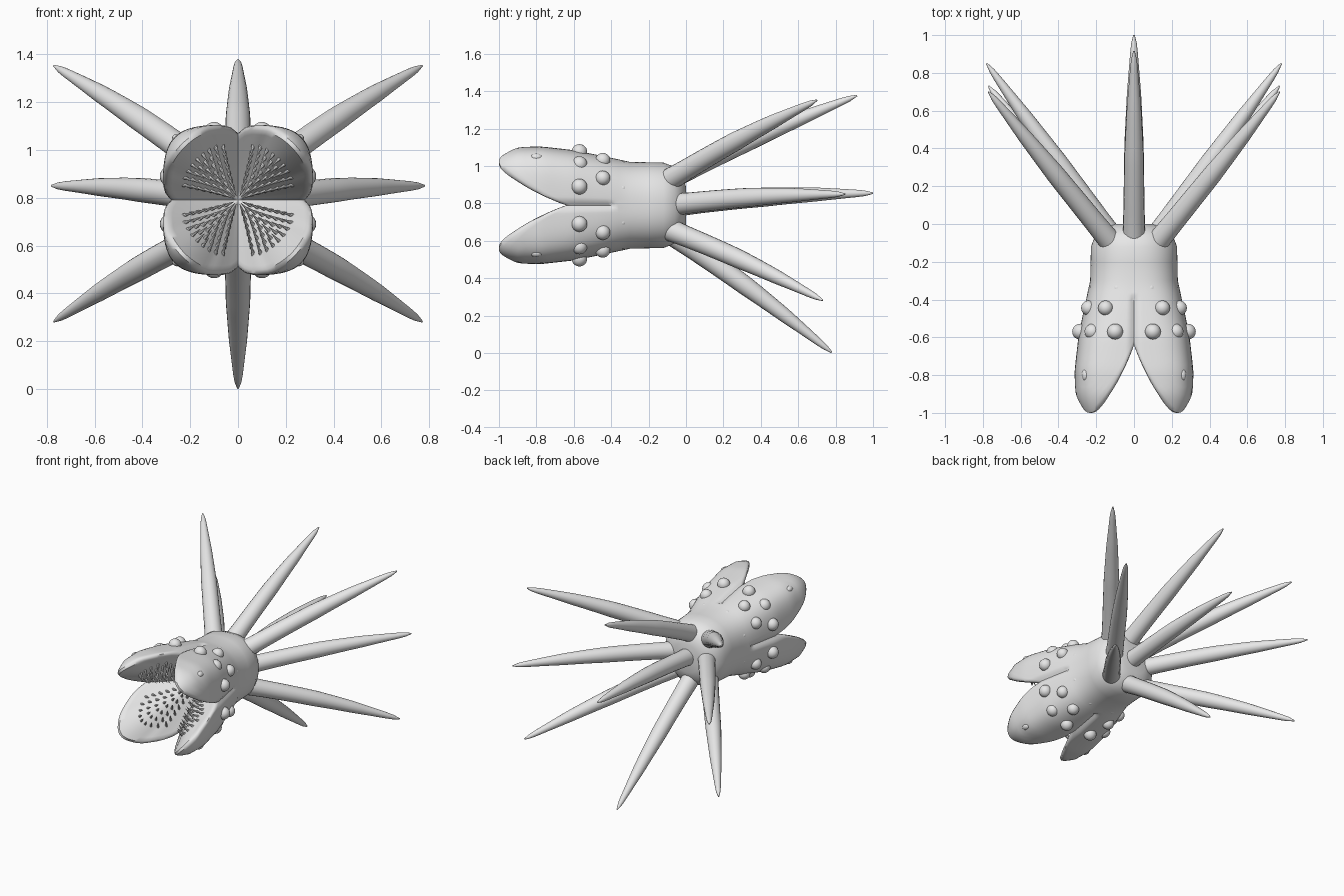
import bpy, bmesh
from math import sin, cos, pi, radians, exp
from mathutils import Vector, Matrix

if "Cube" in bpy.data.objects:
    bpy.data.objects.remove(bpy.data.objects["Cube"])

ZC = 0.79          # height of the body axis
SEG = 128          # sides of the body

skin = bpy.data.materials.new("grey_skin")
skin.use_nodes = True
GREY = (0.8, 0.8, 0.8, 1)
skin.diffuse_color = GREY
skin.node_tree.nodes["Principled BSDF"].inputs["Base Color"].default_value = GREY


def finish(name, bm, sharp=40):
    bmesh.ops.recalc_face_normals(bm, faces=bm.faces[:])
    for f in bm.faces:
        f.smooth = True
    me = bpy.data.meshes.new(name)
    bm.to_mesh(me)
    bm.free()
    me.set_sharp_from_angle(angle=radians(sharp))
    me.materials.append(skin)
    ob = bpy.data.objects.new(name, me)
    bpy.context.collection.objects.link(ob)
    return ob


def loft(name, rings, sharp=40):
    """Skin a list of closed rings and cap both ends with a fan."""
    bm = bmesh.new()
    rows = [[bm.verts.new(p) for p in ring] for ring in rings]
    n = len(rows[0])
    for a, b in zip(rows, rows[1:]):
        for i in range(n):
            j = (i + 1) % n
            bm.faces.new((a[i], a[j], b[j], b[i]))
    for row in (rows[0], rows[-1]):
        mid = bm.verts.new(sum((v.co for v in row), Vector()) / n)
        for i in range(n):
            bm.faces.new((row[i], row[(i + 1) % n], mid))
    return finish(name, bm, sharp)


def lerp_table(table, k):
    for (k0, v0), (k1, v1) in zip(table, table[1:]):
        if k <= k1:
            return v0 + (v1 - v0) * max(0, (k - k0) / (k1 - k0))
    return table[-1][1]


# Body half-width against depth from the back
WIDTH = [(0, 0.1), (0.02, 0.16), (0.06, 0.205), (0.12, 0.228), (0.3, 0.232),
         (0.45, 0.265), (0.6, 0.295), (0.78, 0.315), (0.9, 0.313), (1, 0.285)]


def corner_ratio(th):
    c, s = abs(cos(th)), abs(sin(th))
    return min(c, s) / max(c, s)


def rim_depth(th):
    return 0.64 + 0.36 * (1 - (1 - corner_ratio(th)) ** 2.2)


def radius(th, d):
    n = 2.3 + 1.7 * min(1, max(0, (d - 0.25) / 0.5))
    r = lerp_table(WIDTH, d) / (abs(cos(th)) ** n + abs(sin(th)) ** n) ** (1 / n)
    if d > 0.38:   # slit between neighbouring jaws
        r *= 1 - 0.06 * exp(-(corner_ratio(th) / 0.06) ** 2)
    return r


def polar(th, r, d):
    return Vector((r * cos(th), -d, ZC + r * sin(th)))


def mouth_point(th, rho):
    """Point on the mouth lining, rho = 0 at the throat and 1 at the rim."""
    rim = rim_depth(th)
    throat = 0.42
    return polar(th, radius(th, rim) * 0.93 * rho, throat + (rim - throat) * rho ** 1.15)


# Body with four jaws, rolled over the rim into the mouth
angles = [2 * pi * i / SEG for i in range(SEG)]
rings = [[polar(t, radius(t, d), d) for t in angles]
         for d in (0, 0.02, 0.06, 0.12, 0.2, 0.3, 0.36)]
for k in range(1, 17):
    ring = []
    for t in angles:
        d = 0.36 + (rim_depth(t) - 0.02 - 0.36) * k / 16
        ring.append(polar(t, radius(t, d), d))
    rings.append(ring)
rings.append([polar(t, radius(t, rim_depth(t)) * 0.98, rim_depth(t)) for t in angles])
for k in range(16):
    rings.append([mouth_point(t, 1 - k / 16) for t in angles])
loft("body_and_jaws", rings, 50)

# Teeth set in rows on each jaw lining
bm = bmesh.new()
for quarter in range(4):
    for row in range(7):
        rho = 0.2 + 0.095 * row
        count = 3 + row
        for i in range(count):
            spread = (i + 0.5) / count - 0.5
            th = quarter * pi / 2 + pi / 4 + spread * 1.15
            base = mouth_point(th, rho)
            aim = Vector((-cos(th), -0.5, -sin(th))).normalized()
            turn = aim.to_track_quat('Z', 'Y').to_matrix().to_4x4()
            length = 0.055
            bmesh.ops.create_cone(
                bm, cap_ends=True, segments=8, radius1=0.009, radius2=0.001, depth=length,
                matrix=Matrix.Translation(base + aim * length * 0.4) @ turn)
finish("teeth", bm)

# Warts and closed eyes, repeated on all four jaws: x, depth, height, size
WARTS = [(0.1, 0.57, 0.285, 0.042), (0.22, 0.57, 0.22, 0.042), (0.285, 0.57, 0.1, 0.042),
         (0.15, 0.445, 0.24, 0.04), (0.24, 0.445, 0.145, 0.04),
         (0.09, 0.34, 0.21, 0.024), (0.16, 0.34, 0.165, 0.024), (0.21, 0.34, 0.09, 0.024)]
bm = bmesh.new()
eyes = bmesh.new()
for sx in (1, -1):
    for sz in (1, -1):
        for x, d, h, r in WARTS:
            bmesh.ops.create_uvsphere(bm, u_segments=20, v_segments=12, radius=r,
                                      matrix=Matrix.Translation((sx * x, -d, ZC + sz * h)))
        place = Matrix.Translation((sx * 0.255, -0.8, ZC + sz * 0.255))
        bmesh.ops.create_uvsphere(eyes, u_segments=16, v_segments=10, radius=0.022,
                                  matrix=place @ Matrix.Diagonal((1, 1.5, 1, 1)))
finish("warts", bm)
finish("eyelids", eyes)

# Tapering tentacles fanning out from the back
TAPER = [(0, 0.06), (0.12, 0.056), (0.45, 0.051), (0.7, 0.038), (0.95, 0.017), (1, 0.004)]


def tentacle(name, start, tip):
    start, tip = Vector(start), Vector(tip)
    axis = (tip - start).normalized()
    turn = axis.to_track_quat('Z', 'Y')
    rows = []
    for k in range(25):
        u = k / 24
        mid = start.lerp(tip, u) + Vector((0, 0, 0.015 * sin(pi * u)))
        r = lerp_table(TAPER, u)
        rows.append([mid + turn @ Vector((r * cos(a), r * sin(a), 0))
                     for a in (2 * pi * i / 20 for i in range(20))])
    loft(name, rows)


tentacle("tentacle_centre", (0, -0.05, 0.79), (0, 1, 0.855))
tentacle("tentacle_top", (0, -0.09, 0.93), (0, 0.915, 1.377))
tentacle("tentacle_bottom", (0, -0.06, 0.625), (0, 0.78, 0.003))
for side, s in (("left", 1), ("right", -1)):
    tentacle("tentacle_middle_" + side, (s * 0.1, -0.09, 0.79), (s * 0.78, 0.85, 0.85))
    tentacle("tentacle_upper_" + side, (s * 0.12, -0.1, 0.92), (s * 0.77, 0.7, 1.352))
    tentacle("tentacle_lower_" + side, (s * 0.12, -0.09, 0.66), (s * 0.77, 0.73, 0.282))
